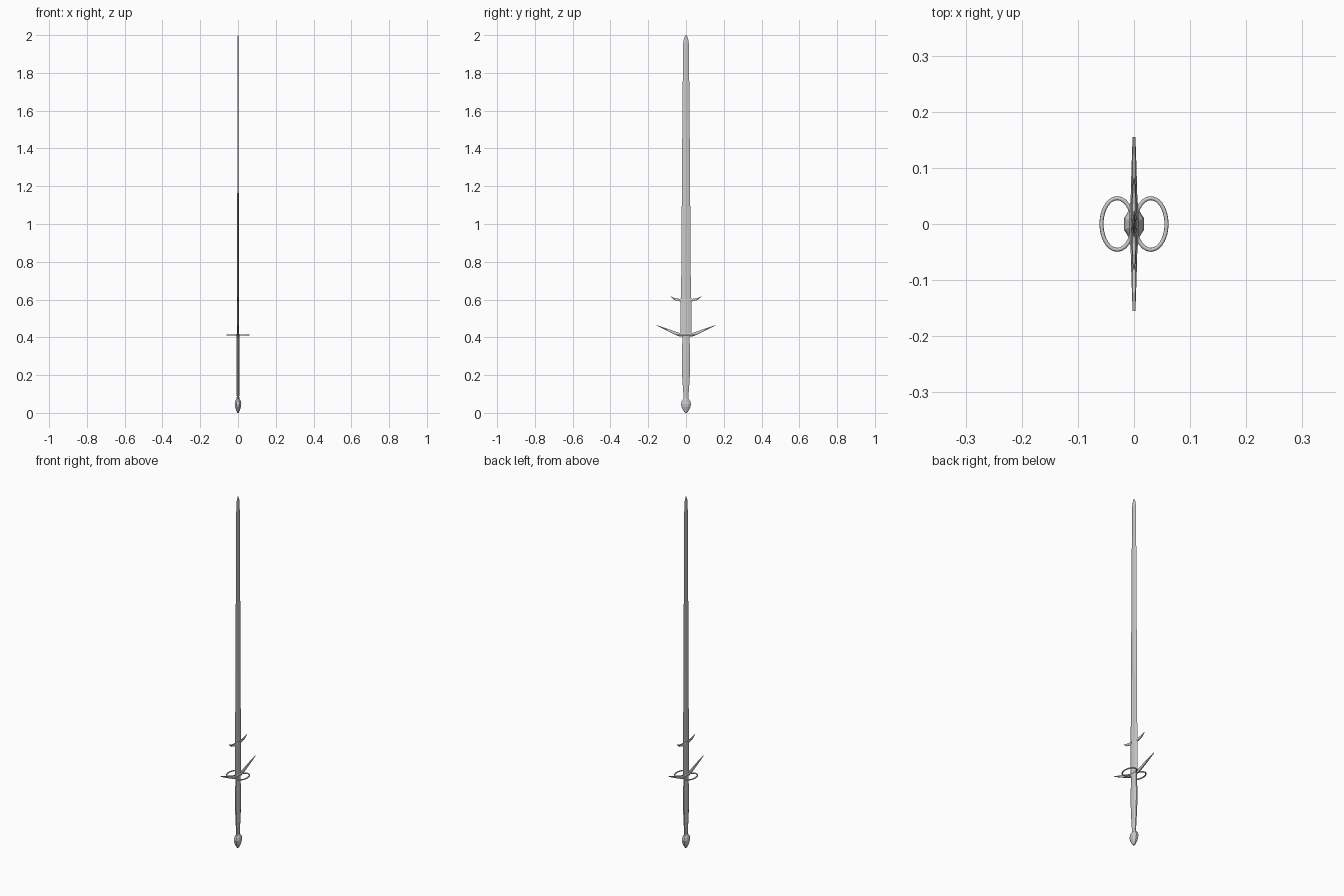
import bpy, bmesh
from math import sin, cos, tau
from mathutils import Vector

if "Cube" in bpy.data.objects:
    bpy.data.objects.remove(bpy.data.objects["Cube"])


def loft(name, rings, smooth=False, closed=False):
    """Skin a list of equal-length vertex rings, capping both ends unless closed."""
    bm = bmesh.new()
    rows = [[bm.verts.new(p) for p in r] for r in rings]
    n = len(rows[0])
    pairs = list(zip(rows, rows[1:]))
    if closed:
        pairs.append((rows[-1], rows[0]))
    for a, b in pairs:
        for i in range(n):
            j = (i + 1) % n
            bm.faces.new((a[i], a[j], b[j], b[i]))
    if not closed:
        bm.faces.new(rows[0][::-1])
        bm.faces.new(rows[-1])
    bmesh.ops.recalc_face_normals(bm, faces=bm.faces)
    for f in bm.faces:
        f.smooth = smooth
    me = bpy.data.meshes.new(name)
    bm.to_mesh(me)
    bm.free()
    ob = bpy.data.objects.new(name, me)
    bpy.context.collection.objects.link(ob)
    return ob


def oval(z, hx, hy, n=8):
    return [(hx * cos(tau * (i + .5) / n) / cos(tau / n / 2),
             hy * sin(tau * (i + .5) / n) / cos(tau / n / 2), z) for i in range(n)]


def blade_ring(z, hx, hy, groove=1.0):
    s = 0.35 * hy
    return [(0, hy, z), (hx, s, z), (hx * groove, 0, z), (hx, -s, z),
            (0, -hy, z), (-hx, -s, z), (-hx * groove, 0, z), (-hx, s, z)]


# pommel: faceted pear
loft("pommel", [oval(z, a, b) for z, a, b in [
    (0.0, .004, .006), (.012, .009, .014), (.03, .015, .023), (.048, .0175, .027),
    (.062, .015, .023), (.074, .008, .014), (.084, .007, .013)]])

# grip: swells in the middle
loft("grip", [oval(z, a, b) for z, a, b in [
    (.078, .0065, .012), (.13, .007, .016), (.19, .008, .020), (.25, .009, .022),
    (.32, .0085, .022), (.385, .007, .019), (.41, .007, .019)]])

# ricasso: broad flat base of the blade
loft("ricasso", [blade_ring(z, a, b) for z, a, b in [
    (.405, .006, .028), (.46, .006, .029), (.59, .0055, .029), (.605, .005, .025)]])

# blade: grooved lower half, plain upper half, rounded tip
loft("blade", [blade_ring(*r) for r in [
    (.59, .005, .026, .6), (.98, .0045, .0235, .6), (1.0, .0042, .0232, 1),
    (1.5, .0035, .0195, 1), (1.95, .003, .0155, 1), (1.975, .0025, .0125, 1),
    (1.99, .002, .008, 1), (2.0, .001, .002, 1)]])


def arms(name, stations):
    """Pair of arms mirrored in y; stations are (y, bottom z, top z, half x)."""
    for s, side in ((1, "left"), (-1, "right")):
        loft(f"{name}_{side}", [
            [(-hx, s * y, (lo + hi) / 2), (-hx * .6, s * y, lo), (hx * .6, s * y, lo),
             (hx, s * y, (lo + hi) / 2), (hx * .6, s * y, hi), (-hx * .6, s * y, hi)]
            for y, lo, hi, hx in stations])


# upswept crossguard and small parrying hooks
arms("crossguard", [(0, .403, .421, .009), (.03, .404, .422, .0075),
                    (.045, .408, .427, .006), (.10, .434, .446, .0045),
                    (.155, .462, .4645, .0025)])
arms("parrying_hook", [(.018, .588, .606, .005), (.035, .591, .604, .0045),
                       (.06, .597, .608, .0035), (.082, .615, .6165, .001)])

# side rings
for s, side in ((1, "front"), (-1, "back")):
    rings = []
    for i in range(28):
        a = tau * i / 28
        c = Vector((s * (.030 + .028 * cos(a)), .046 * sin(a), .412))
        d = Vector((s * cos(a) / .028, sin(a) / .046, 0)).normalized()
        rings.append([c + .0036 * (d * cos(tau * k / 8) + Vector((0, 0, sin(tau * k / 8))))
                      for k in range(8)])
    loft("side_ring_" + side, rings, smooth=True, closed=True)
